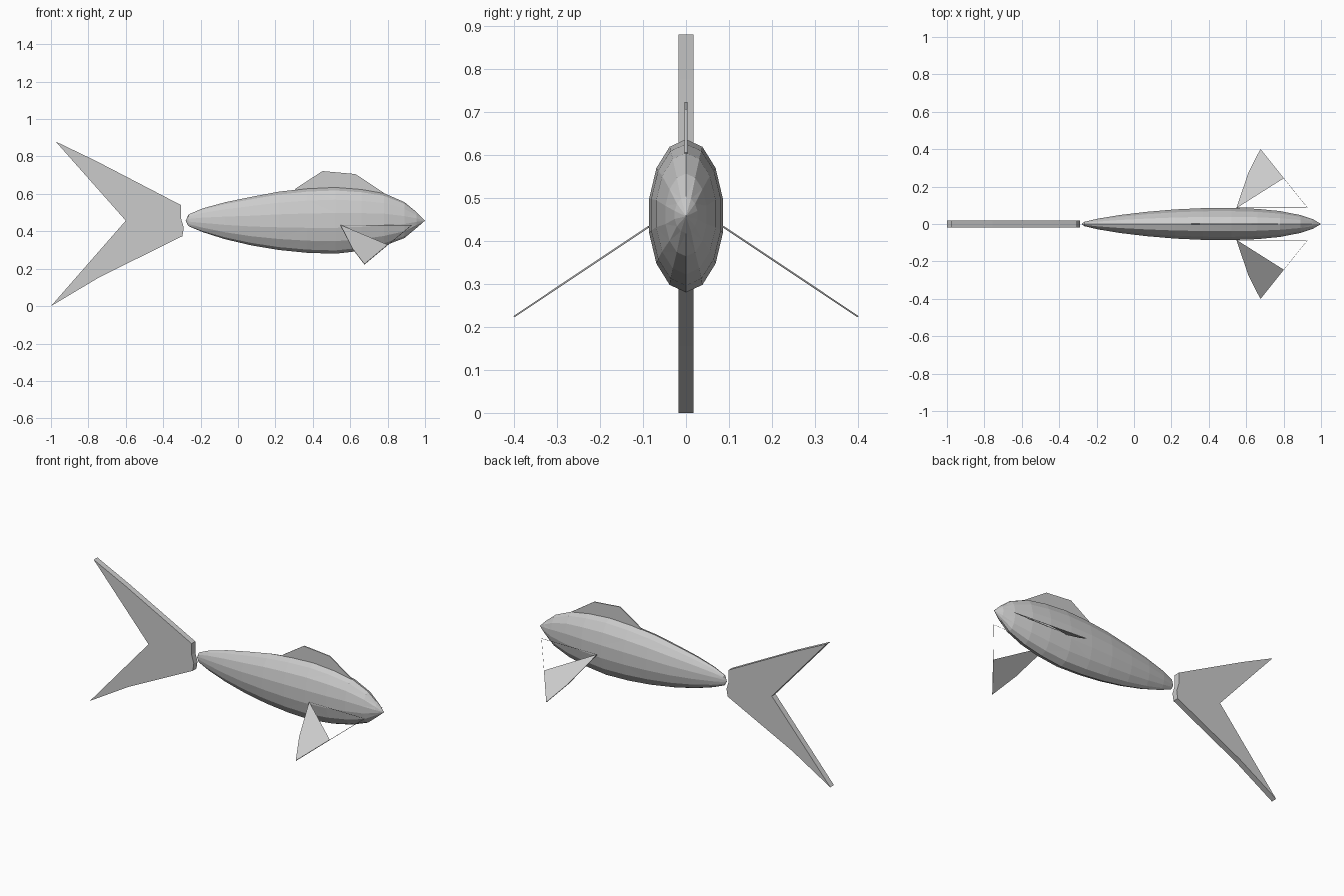
import bpy, bmesh, math
from mathutils import Vector

if "Cube" in bpy.data.objects:
    bpy.data.objects.remove(bpy.data.objects["Cube"])


def finish(name, bm, recalc=True):
    if recalc:
        bmesh.ops.recalc_face_normals(bm, faces=bm.faces[:])
    mesh = bpy.data.meshes.new(name)
    bm.to_mesh(mesh)
    bm.free()
    obj = bpy.data.objects.new(name, mesh)
    bpy.context.collection.objects.link(obj)
    return obj


def plate(name, outline, half):
    """Flat fin: an (x, z) outline given thickness along y."""
    bm = bmesh.new()
    a = [bm.verts.new((x, -half, z)) for x, z in outline]
    b = [bm.verts.new((x, half, z)) for x, z in outline]
    n = len(outline)
    bm.faces.new(a)
    bm.faces.new(b[::-1])
    for i in range(n):
        j = (i + 1) % n
        bm.faces.new((a[j], a[i], b[i], b[j]))
    return finish(name, bm)


# Body: faceted oval sections, x / top / bottom / half width
sections = [
    (-0.265, 0.490, 0.428, 0.012), (-0.19, 0.522, 0.396, 0.030),
    (-0.07, 0.555, 0.358, 0.050), (0.07, 0.584, 0.325, 0.067),
    (0.22, 0.612, 0.300, 0.080), (0.37, 0.629, 0.285, 0.087),
    (0.52, 0.636, 0.280, 0.088), (0.66, 0.625, 0.296, 0.083),
    (0.78, 0.604, 0.322, 0.071), (0.89, 0.556, 0.364, 0.049),
    (0.955, 0.502, 0.418, 0.027)]
SIDES = 14
bm = bmesh.new()
rings = []
for x, top, low, w in sections:
    mid, h = (top + low) / 2, (top - low) / 2
    rings.append([bm.verts.new((x, w * math.sin(t), mid + h * math.cos(t)))
                  for t in (2 * math.pi * i / SIDES for i in range(SIDES))])
tail_end = bm.verts.new((-0.28, 0, 0.455))
nose = bm.verts.new((1.0, 0, 0.457))
for i in range(SIDES):
    j = (i + 1) % SIDES
    for r, s in zip(rings, rings[1:]):
        bm.faces.new((r[i], r[j], s[j], s[i]))
    bm.faces.new((tail_end, rings[0][j], rings[0][i]))
    bm.faces.new((nose, rings[-1][i], rings[-1][j]))
bmesh.ops.triangulate(bm, faces=bm.faces[:])
finish("body", bm)

# Forked tail and back fin
plate("tail_fin", [(-0.975, 0.88), (-0.757, 0.775), (-0.305, 0.54),
                   (-0.305, 0.47), (-0.29, 0.42), (-0.297, 0.374),
                   (-0.74, 0.155), (-1.0, 0.0), (-0.60, 0.457)], 0.018)
plate("back_fin", [(0.30, 0.60), (0.307, 0.628), (0.452, 0.722),
                   (0.628, 0.706), (0.78, 0.605), (0.77, 0.59)], 0.003)

# Side fins: a thin blade with a hairline rim running forward to the head
fin = [(0.548, 0.086), (0.612, 0.275), (0.676, 0.40), (0.80, 0.245), (0.927, 0.088)]
for side, name in ((-1, "side_fin_right"), (1, "side_fin_left")):
    bm = bmesh.new()
    off = Vector((0, side * 0.55, 0.83)) * 0.002
    pts = [Vector((x, side * y, 0.433 - 0.667 * (y - 0.086))) for x, y in fin]
    up = [bm.verts.new(p + off) for p in pts]
    dn = [bm.verts.new(p - off) for p in pts]
    bm.faces.new(up[:4])
    bm.faces.new(dn[3::-1])
    for i in range(5):
        j = (i + 1) % 5
        bm.faces.new((up[j], up[i], dn[i], dn[j]))
    finish(name, bm)
